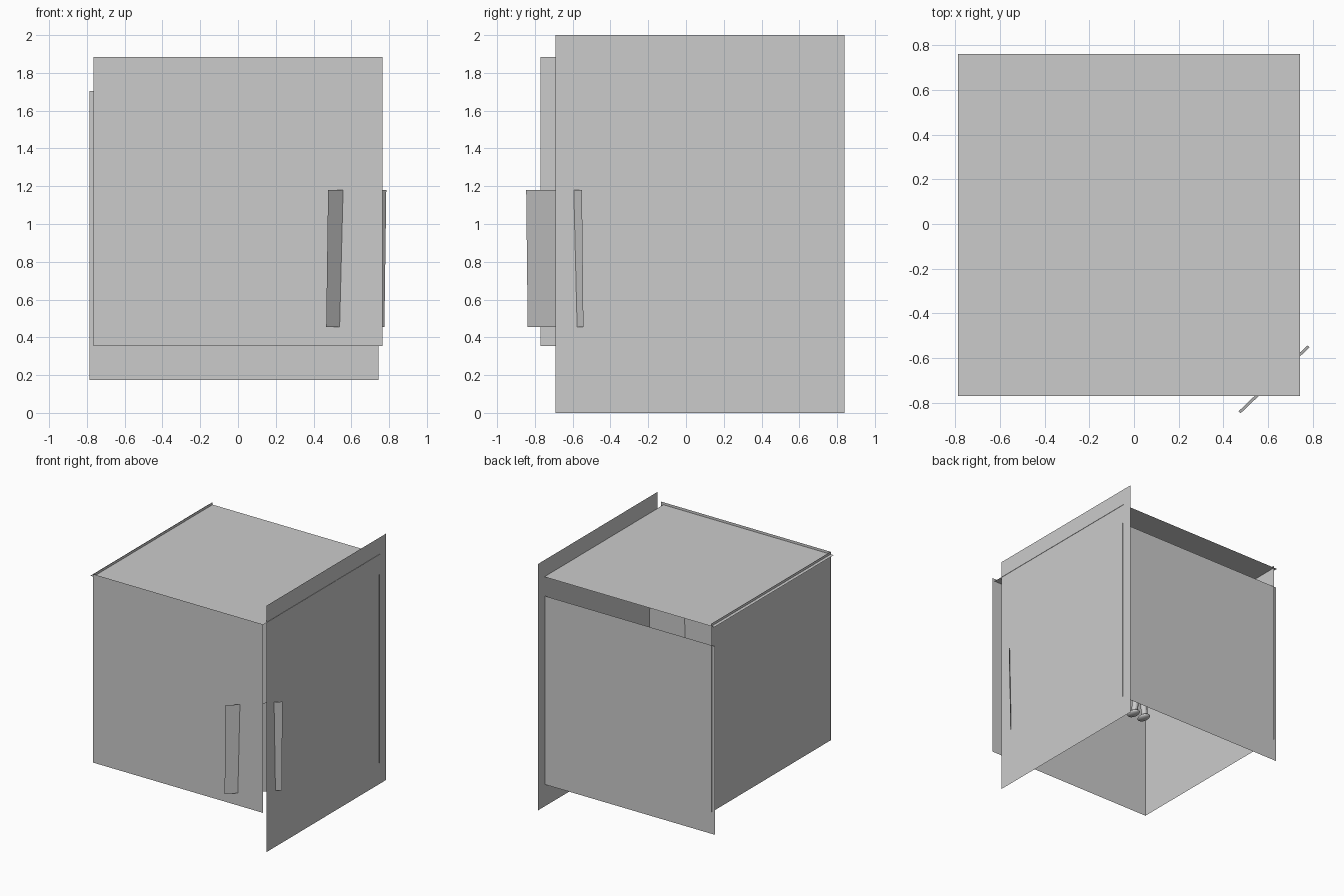
import bpy
from mathutils import Vector

if "Cube" in bpy.data.objects:
    bpy.data.objects.remove(bpy.data.objects["Cube"])


def panel(name, corner, side_a, side_b):
    """Single-sided sheet spanned by two edge vectors from a corner."""
    c, a, b = Vector(corner), Vector(side_a), Vector(side_b)
    mesh = bpy.data.meshes.new(name)
    mesh.from_pydata([c, c + a, c + a + b, c + b], [], [(0, 1, 2, 3)])
    obj = bpy.data.objects.new(name, mesh)
    bpy.context.collection.objects.link(obj)
    return obj


def ball(name, loc, size):
    bpy.ops.mesh.primitive_uv_sphere_add(segments=16, ring_count=10, radius=0.5, location=loc)
    obj = bpy.context.object
    obj.name = name
    obj.scale = size
    bpy.ops.object.shade_smooth()
    return obj


def limb(name, start, end, r1, r2):
    a, b = Vector(start), Vector(end)
    bpy.ops.mesh.primitive_cone_add(vertices=12, radius1=r1, radius2=r2,
                                    depth=(b - a).length, location=(a + b) / 2)
    obj = bpy.context.object
    obj.name = name
    obj.rotation_euler = (b - a).to_track_quat('Z', 'Y').to_euler()
    bpy.ops.object.shade_smooth_by_angle()
    return obj


# Enclosing sheets: equal squares, slightly offset, plus one taller right wall
S = 1.53
panel("front_wall", (-0.765, -0.77, 0.355), (S, 0, 0), (0, 0, S))
panel("back_wall", (0.745, 0.75, 0.175), (-S, 0, 0), (0, 0, S))
panel("left_wall", (-0.76, 0.76, 0.355), (0, -S, 0), (0, 0, S))
panel("right_wall", (0.74, -0.69, 0), (0, S, 0), (0, 0, 2.0))
panel("ceiling", (-0.787, -0.77, 1.865), (S, 0, 0), (0, S, 0))

# Narrow sheet cutting diagonally through the front right corner
panel("corner_sheet", (0.467, -0.838, 0.455), (0.308, 0.295, 0), (0.01, -0.008, 0.725))

# Small standing figure in the middle of the enclosure
cx, cy, z0 = -0.03, 0.03, 0.6
for side, s in (("left", -1), ("right", 1)):
    x = cx + s * 0.05
    ball(side + "_shoe", (x, cy - 0.01, z0 + 0.02), (0.075, 0.12, 0.04))
    limb(side + "_leg", (x, cy, z0 + 0.02), (cx + s * 0.035, cy, z0 + 0.21), 0.022, 0.032)
    limb(side + "_arm", (cx + s * 0.06, cy, z0 + 0.35), (cx + s * 0.12, cy, z0 + 0.2), 0.024, 0.017)
    ball(side + "_hand", (cx + s * 0.123, cy, z0 + 0.19), (0.04, 0.04, 0.05))
ball("torso", (cx, cy, z0 + 0.28), (0.15, 0.1, 0.22))
ball("head", (cx, cy, z0 + 0.44), (0.12, 0.12, 0.14))
